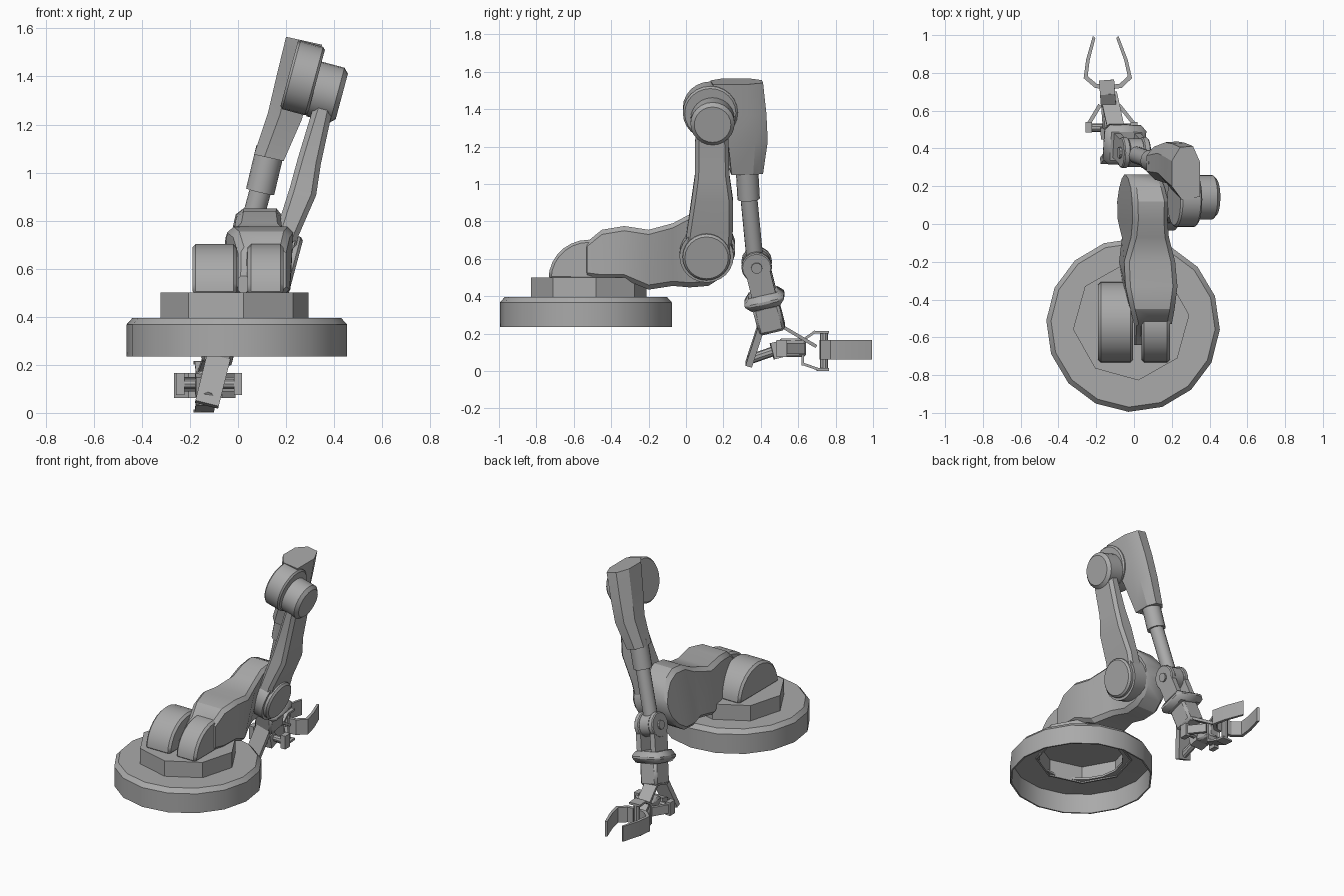
import bpy, bmesh, math
from mathutils import Vector, Matrix

if "Cube" in bpy.data.objects:
    bpy.data.objects.remove(bpy.data.objects["Cube"])

grey = bpy.data.materials.new("machine_grey")
grey.diffuse_color = (0.4, 0.4, 0.4, 1)
grey.use_nodes = True
grey.node_tree.nodes["Principled BSDF"].inputs["Base Color"].default_value = grey.diffuse_color
TILT = Vector((0.966, 0, -0.259))          # hinge direction of the leaning linkage
LEAN = 0.27


def finish(name, bm, bevel=0):
    bmesh.ops.recalc_face_normals(bm, faces=bm.faces)
    me = bpy.data.meshes.new(name)
    bm.to_mesh(me)
    bm.free()
    ob = bpy.data.objects.new(name, me)
    bpy.context.collection.objects.link(ob)
    me.materials.append(grey)
    if bevel:
        mod = ob.modifiers.new("edge", 'BEVEL')
        mod.width, mod.segments, mod.angle_limit = bevel, 1, math.radians(40)
    bpy.ops.object.select_all(action='DESELECT')
    ob.select_set(True)
    bpy.context.view_layer.objects.active = ob
    bpy.ops.object.shade_smooth_by_angle(angle=math.radians(28))
    return ob


def loft(name, rings, bevel=0):
    """Skin a list of equal-length point rings and cap both ends."""
    bm = bmesh.new()
    vs = [[bm.verts.new(p) for p in r] for r in rings]
    n = len(vs[0])
    for a, b in zip(vs, vs[1:]):
        for i in range(n):
            bm.faces.new((a[i], a[(i + 1) % n], b[(i + 1) % n], b[i]))
    bm.faces.new(vs[0])
    bm.faces.new(vs[-1])
    return finish(name, bm, bevel)


def lathe(name, profile, sides, centre, turn):
    """Closed radius/height profile spun around a vertical axis."""
    bm = bmesh.new()
    vs = []
    for s in range(sides):
        a = math.radians(turn) + 2 * math.pi * s / sides
        vs.append([bm.verts.new((centre[0] + r * math.cos(a), centre[1] + r * math.sin(a), z))
                   for r, z in profile])
    n = len(profile)
    for s in range(sides):
        a, b = vs[s], vs[(s + 1) % sides]
        for i in range(n):
            bm.faces.new((a[i], a[(i + 1) % n], b[(i + 1) % n], b[i]))
    bmesh.ops.remove_doubles(bm, verts=bm.verts, dist=1e-5)
    return finish(name, bm)


def frame(p0, p1, side=(1, 0, 0)):
    d = (Vector(p1) - Vector(p0)).normalized()
    u = Vector(side)
    u = (u - d * u.dot(d)).normalized()
    return u, d.cross(u)


def rod(name, p0, p1, r, sides=20, bevel=0):
    u, v = frame(p0, p1, (0, 1, 0))
    ring = [(u * math.cos(t) + v * math.sin(t)) * r
            for t in (2 * math.pi * i / sides for i in range(sides))]
    return loft(name, [[Vector(p) + q for q in ring] for p in (p0, p1)], bevel)


def bar(name, p0, p1, w, h, side=(1, 0, 0), bevel=0, w2=None):
    """Rectangular bar, w along side and h across it."""
    u, v = frame(p0, p1, side)
    rings = [[Vector(p) + u * (a * k / 2) + v * (b * h / 2)
              for a, b in ((-1, -1), (1, -1), (1, 1), (-1, 1))]
             for p, k in ((p0, w), (p1, w2 or w))]
    return loft(name, rings, bevel)


# Round base shell and octagonal turntable, both hollow underneath
lathe("base", [(0.27, 0.38), (0.445, 0.37), (0.45, 0.235), (0.46, 0.235),
               (0.46, 0.367), (0.435, 0.395), (0.27, 0.395)], 16, (-0.005, -0.535), -3)
lathe("turntable", [(0, 0.488), (0.298, 0.488), (0.298, 0.37), (0.31, 0.37),
                    (0.31, 0.5), (0, 0.5)], 8, (-0.015, -0.52), 7)

# Shoulder lugs
for name, x0, x1 in (("shoulder_lug_wide", -0.19, -0.005), ("shoulder_lug_narrow", 0.04, 0.19)):
    arc = [(-0.52 + 0.215 * math.cos(math.pi * i / 14), 0.492 + 0.21 * math.sin(math.pi * i / 14))
           for i in range(15)]
    loft(name, [[(x, y, z) for y, z in arc] for x in (x0, x1)], 0.014)

# Lower arm: chamfered sections (y, bottom, top, left, right, lean)
rings = []
for y, z0, z1, x0, x1, k in (
        (-0.64, 0.5, 0.57, 0.0, 0.045, 0), (-0.54, 0.5, 0.67, 0.0, 0.05, 0),
        (-0.53, 0.5, 0.69, 0.0, 0.2, 0), (-0.45, 0.49, 0.755, -0.02, 0.215, 0),
        (-0.33, 0.49, 0.775, -0.05, 0.225, 0.05), (-0.2, 0.435, 0.755, -0.06, 0.21, 0.1),
        (-0.07, 0.455, 0.79, -0.035, 0.165, 0.17), (0.02, 0.447, 0.838, -0.045, 0.14, 0.23),
        (0.12, 0.455, 0.85, -0.05, 0.14, 0.23), (0.19, 0.5, 0.82, -0.05, 0.13, 0.23),
        (0.24, 0.56, 0.76, -0.05, 0.125, 0.23), (0.262, 0.62, 0.7, -0.05, 0.12, 0.23)):
    c = min(0.025, (x1 - x0) / 4)
    pts = [(x0 + c, z0), (x1 - c, z0), (x1, z0 + c), (x1, z1 - c),
           (x1 - c, z1), (x0 + c, z1), (x0, z1 - c), (x0, z0 + c)]
    rings.append([(x + k * (z - 0.65), y, z) for x, z in pts])
loft("lower_arm", rings)

# Elbow hinge drum
end = Vector((0.24, 0.11, 0.605))
rod("elbow_flange", end - TILT * 0.16, end - TILT * 0.03, 0.145, 24)
rod("elbow_drum", end - TILT * 0.05, end, 0.128, 24, 0.012)

# Upper arm link sections (z, left, right, front, back)
rings = []
for z, x0, x1, y0, y1 in ((0.6, 0.11, 0.215, -0.015, 0.24), (0.75, 0.16, 0.252, 0.005, 0.25),
                          (0.92, 0.215, 0.325, 0.03, 0.25), (1.05, 0.25, 0.345, 0.048, 0.232),
                          (1.3, 0.325, 0.4, 0.05, 0.225)):
    c = 0.02
    pts = [(x0 + c, y0), (x1 - c, y0), (x1, y0 + c), (x1, y1 - c),
           (x1 - c, y1), (x0 + c, y1), (x0, y1 - c), (x0, y0 + c)]
    m = (x0 + x1) / 2
    rings.append([(x, y, z - LEAN * (x - m)) for x, y in pts])
loft("upper_arm", rings)

# Top hinge: big disc on the forearm, smaller drum on the upper arm
hub = Vector((0.27, 0.13, 1.393))
rod("top_hinge_disc", hub - TILT * 0.06, hub + TILT * 0.058, 0.147, 24, 0.01)
cap = Vector((0.432, 0.142, 1.317))
rod("top_hinge_drum", cap - TILT * 0.14, cap, 0.118, 24, 0.02)

# Forearm housing: leaning six-sided sections (z, left, right, front, back)
rings = []
for z, x0, x1, y0, y1 in ((1.075, 0.067, 0.19, 0.235, 0.412), (1.25, 0.125, 0.265, 0.215, 0.437),
                          (1.4, 0.16, 0.305, 0.17, 0.43), (1.565, 0.2, 0.35, 0.13, 0.412)):
    w, d = x1 - x0, y1 - y0
    pts = [(x0, y0 + d * 0.25), (x0 + w * 0.35, y0), (x1, y0 + d * 0.05),
           (x1, y1 - d * 0.3), (x1 - w * 0.25, y1), (x0 + w * 0.3, y1 - d * 0.02), (x0, y1 - d * 0.28)]
    rings.append([(x, y, z - 0.22 * (x - x0)) for x, y in pts])
loft("forearm_housing", rings)

# Forearm sleeve and rod
rod("forearm_sleeve", (0.135, 0.325, 1.1), (0.092, 0.335, 0.92), 0.06, 16)
rod("forearm_rod", (0.1, 0.334, 0.95), (0.005, 0.368, 0.6), 0.045, 16)

# Wrist fork: two rounded cheeks around a pivot
wrist = Vector((0.0, 0.378, 0.57))
rod("wrist_knuckle", wrist - TILT * 0.035, wrist + TILT * 0.035, 0.075, 16)
for s in (-1, 1):
    c = wrist + TILT * (0.055 * s)
    rod("wrist_cheek", c - TILT * 0.018, c + TILT * 0.018, 0.082, 16, 0.006)
    bar("wrist_cheek_leg", c, c + Vector((-0.045, 0.045, -0.18)), 0.036, 0.13, TILT)
rod("wrist_pin", wrist - TILT * 0.085, wrist + TILT * 0.085, 0.03, 10)

# Wrist collar and gripper body
bar("wrist_collar", (-0.043, 0.411, 0.42), (-0.058, 0.428, 0.35), 0.225, 0.215, TILT, 0.03)
bar("gripper_body", (-0.056, 0.425, 0.36), (-0.09, 0.462, 0.215), 0.13, 0.145, TILT, 0.015)

# Drive plate, push pin and slanted brace behind the claw
bar("drive_plate", (-0.08, 0.4, 0.235), (-0.13, 0.335, 0.035), 0.1, 0.035, TILT)
rod("push_pin", (-0.125, 0.335, 0.06), (-0.125, 0.48, 0.11), 0.026, 10)
bar("pin_block", (-0.125, 0.46, 0.105), (-0.128, 0.52, 0.12), 0.1, 0.09)
bar("slanted_brace", (-0.085, 0.46, 0.27), (-0.135, 0.69, 0.135), 0.09, 0.018)
bar("claw_hub", (-0.125, 0.5, 0.125), (-0.135, 0.64, 0.125), 0.08, 0.1, bevel=0.012)

# C-shaped claw bracket
for name, p, q in (("bracket_top", (-0.14, 0.685, 0.208), (-0.145, 0.762, 0.208)),
                   ("bracket_top_slope", (-0.135, 0.625, 0.165), (-0.14, 0.69, 0.21)),
                   ("bracket_bottom", (-0.14, 0.7, 0.008), (-0.145, 0.762, 0.008)),
                   ("bracket_bottom_slope", (-0.135, 0.62, 0.04), (-0.14, 0.705, 0.01)),
                   ("bracket_back", (-0.135, 0.625, 0.03), (-0.135, 0.625, 0.17))):
    bar(name, p, q, 0.08, 0.014)
rod("bracket_post", (-0.143, 0.738, 0.008), (-0.143, 0.738, 0.208), 0.022, 10)

# Claw fingers: bent strips, plus the linkages that open them
for s, name in ((-1, "left"), (1, "right")):
    def at(o, y):
        return (-0.137 - 0.05 * (y - 0.74) + s * o, y)
    path = [(0.02, 0.715), (0.07, 0.72), (0.128, 0.772), (0.11, 0.87), (0.068, 0.995)]
    inner = [(0.02, 0.738), (0.06, 0.742), (0.106, 0.782), (0.092, 0.865), (0.055, 0.985)]
    rings = [[(*at(*p), 0.062), (*at(*q), 0.062), (*at(*q), 0.165), (*at(*p), 0.165)]
             for p, q in zip(path, inner)]
    loft(name + "_finger", rings)
    bar(name + "_link_front", (-0.13 + s * 0.05, 0.63, 0.12), (-0.12 + s * 0.12, 0.53, 0.12), 0.02, 0.06)
    bar(name + "_link_rear", (-0.12 + s * 0.12, 0.54, 0.12), (-0.12 + s * 0.12, 0.485, 0.12), 0.035, 0.09)
    rod(name + "_link_pin", (-0.12, 0.51, 0.12), (-0.12 + s * 0.12, 0.51, 0.12), 0.022, 10)
